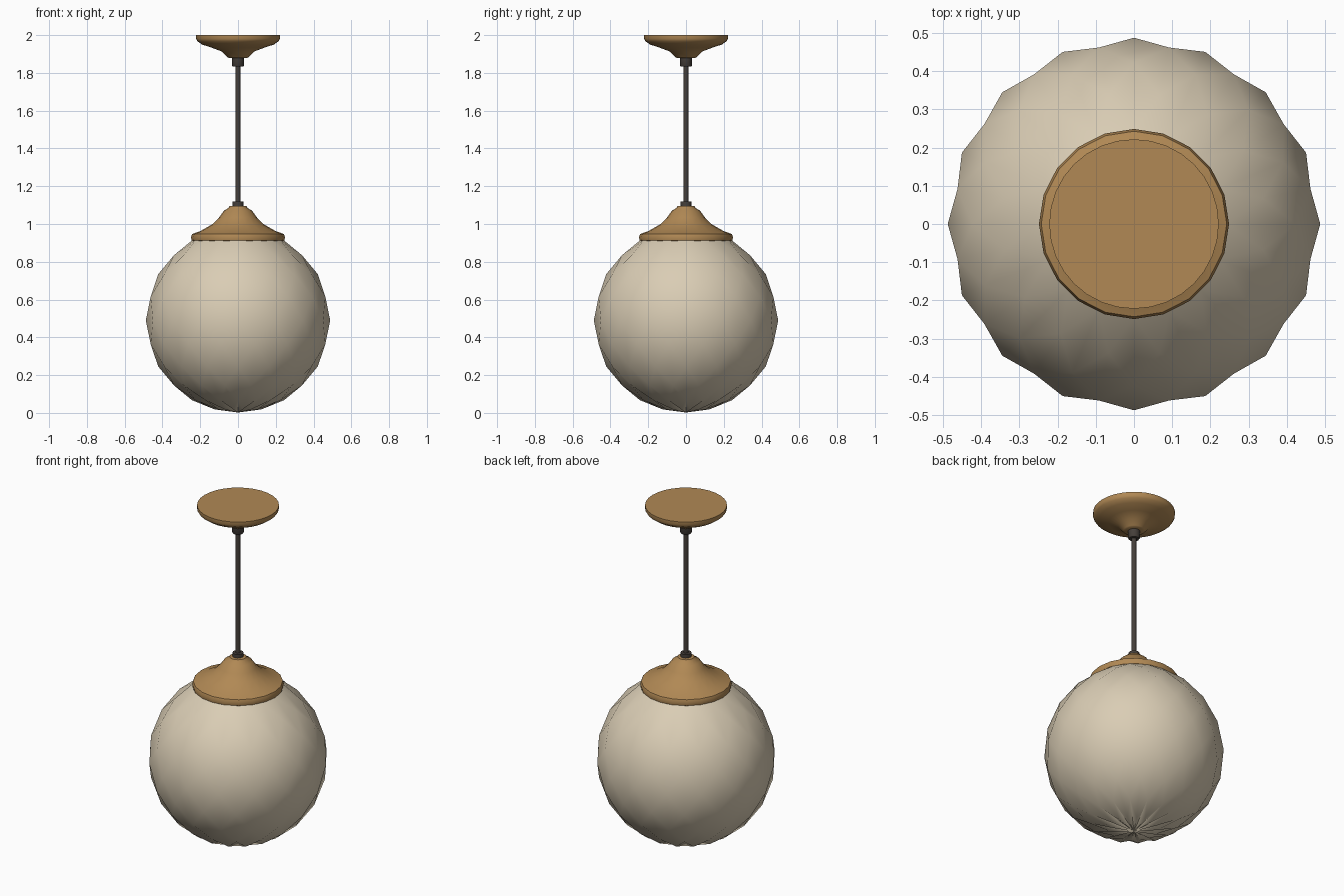
import bpy, bmesh, math

cube = bpy.data.objects.get("Cube")
if cube:
    bpy.data.objects.remove(cube, do_unlink=True)


def material(name, rgb):
    mat = bpy.data.materials.new(name)
    mat.use_nodes = True
    mat.diffuse_color = (*rgb, 1)
    mat.node_tree.nodes["Principled BSDF"].inputs["Base Color"].default_value = (*rgb, 1)
    return mat


brass = material("warm brass", (0.44, 0.25, 0.09))
bronze = material("dark bronze", (0.06, 0.05, 0.043))
glass = material("cream glass", (0.70, 0.61, 0.46))


def finish(name, bm, mat, angle):
    bmesh.ops.remove_doubles(bm, verts=bm.verts, dist=0.0005)
    bmesh.ops.recalc_face_normals(bm, faces=bm.faces)
    mesh = bpy.data.meshes.new(name)
    bm.to_mesh(mesh)
    bm.free()
    mesh.materials.append(mat)
    obj = bpy.data.objects.new(name, mesh)
    bpy.context.collection.objects.link(obj)
    bpy.ops.object.select_all(action="DESELECT")
    obj.select_set(True)
    bpy.context.view_layer.objects.active = obj
    bpy.ops.object.shade_smooth_by_angle(angle=math.radians(angle))
    return obj


def ring(bm, r, z, sides):
    step = math.tau / sides
    return [bm.verts.new((r * math.cos(i * step), r * math.sin(i * step), z))
            for i in range(sides)]


def lathe(name, profile, sides, mat, angle=35):
    """Revolve (radius, height) pairs and cap both ends."""
    bm = bmesh.new()
    rings = [ring(bm, r, z, sides) for r, z in profile]
    for low, high in zip(rings, rings[1:]):
        for i in range(sides):
            j = (i + 1) % sides
            bm.faces.new((low[i], low[j], high[j], high[i]))
    bm.faces.new(rings[0])
    bm.faces.new(rings[-1])
    return finish(name, bm, mat, angle)


def faceted_globe(name, radius, centre, sides, mat):
    """Sphere open at the top, its rings staggered into folded diamonds."""
    bm = bmesh.new()
    rings = []
    for lat in range(-90, 61, 15):
        a = math.radians(lat)
        rings.append(ring(bm, radius * math.cos(a), centre + radius * math.sin(a), sides))
    for k, row in enumerate(rings):
        for i in range(sides):
            if (i + k) % 2 == 0:
                continue
            left, right = row[i - 1], row[(i + 1) % sides]
            if 0 < k < len(rings) - 1:
                below, above = rings[k - 1][i], rings[k + 1][i]
                bm.faces.new((left, below, above))
                bm.faces.new((below, right, above))
            elif k:
                bm.faces.new((left, rings[k - 1][i], right))
    # drop the unused vertices and merge the pole
    bmesh.ops.delete(bm, geom=[v for v in bm.verts if not v.link_faces], context="VERTS")
    return finish(name, bm, mat, 60)


# Glass globe
faceted_globe("globe_shade", 0.488, 0.49, 32, glass)

# Flared cap holding the globe
lathe("shade_fitter", [
    (0.235, 0.905), (0.245, 0.912), (0.249, 0.93), (0.243, 0.947), (0.20, 0.962),
    (0.137, 0.998), (0.10, 1.035), (0.075, 1.07), (0.05, 1.085), (0.045, 1.094),
    (0.03, 1.096)], 20, brass, 40)

# Hanging rod with its end fittings
lathe("lower_nut", [(0.03, 1.09), (0.03, 1.118)], 12, bronze)
lathe("hanging_rod", [(0.013, 1.1), (0.013, 1.85)], 12, bronze)
lathe("upper_collar", [(0.028, 1.833), (0.033, 1.84), (0.033, 1.885)], 12, bronze)

# Ceiling canopy
lathe("ceiling_canopy", [
    (0.05, 1.88), (0.058, 1.885), (0.085, 1.913), (0.138, 1.933), (0.19, 1.95),
    (0.215, 1.968), (0.222, 1.98), (0.222, 2.0)], 32, brass, 40)
